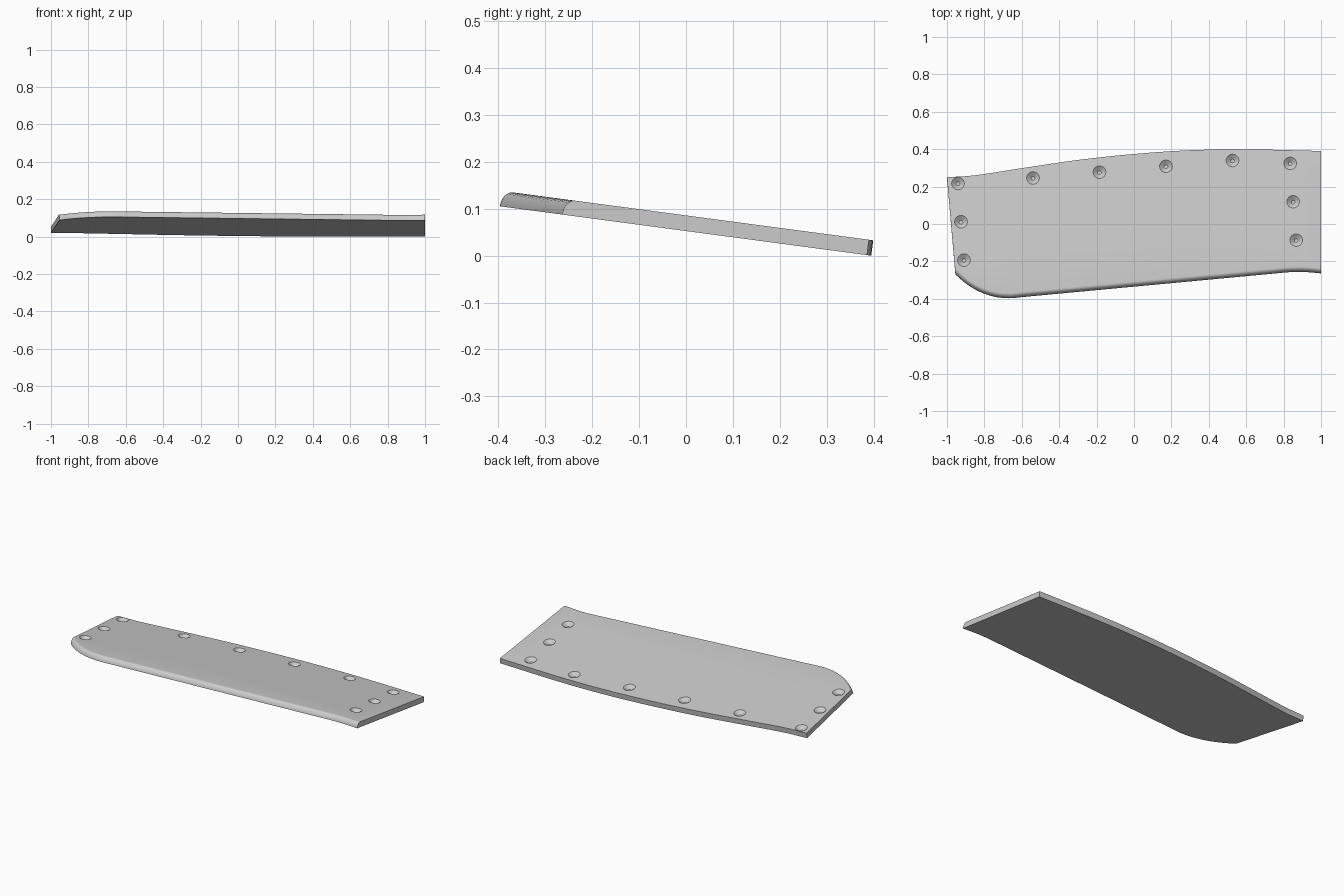
import bpy, bmesh, math
from mathutils import Matrix, Vector

cube = bpy.data.objects.get("Cube")
if cube:
    bpy.data.objects.remove(cube, do_unlink=True)

TILT = math.atan(0.133)
THICK = 0.033
NOSE = 0.024
PLACE = Matrix.Translation((0, 0, 0.0525)) @ Matrix.Rotation(-TILT, 4, 'X')

grey = bpy.data.materials.new("light_grey")
grey.use_nodes = True
grey.diffuse_color = (0.6, 0.6, 0.6, 1)
grey.node_tree.nodes["Principled BSDF"].inputs["Base Color"].default_value = (0.6, 0.6, 0.6, 1)


def smooth_path(points, steps=5):
    """Catmull-Rom curve through the given points."""
    ends = [points[0] * 2 - points[1]] + points + [points[-1] * 2 - points[-2]]
    out = []
    for a, b, c, d in zip(ends, ends[1:], ends[2:], ends[3:]):
        for i in range(steps):
            t = i / steps
            out.append(0.5 * (2 * b + (c - a) * t + (2 * a - 5 * b + 4 * c - d) * t ** 2
                              + (3 * b - a - 3 * c + d) * t ** 3))
    return out + [points[-1]]


def make_object(name, bm):
    bmesh.ops.recalc_face_normals(bm, faces=bm.faces)
    bm.transform(PLACE)
    mesh = bpy.data.meshes.new(name)
    bm.to_mesh(mesh)
    bm.free()
    mesh.materials.append(grey)
    obj = bpy.data.objects.new(name, mesh)
    bpy.context.collection.objects.link(obj)
    return obj


# Plan outline: curved front corner, straight leading edge, bowed back edge
corner = smooth_path([Vector(p) for p in (
    (-0.955, -0.27), (-0.9, -0.317), (-0.83, -0.36), (-0.75, -0.388), (-0.67, -0.397), (-0.6, -0.391))])
tip = smooth_path([Vector(p) for p in ((0.76, -0.264), (0.84, -0.257), (0.92, -0.257), (1, -0.264))], 3)
front = corner + tip
back = smooth_path([Vector(p) for p in (
    (1, 0.386), (0.6, 0.395), (0.3, 0.39), (0, 0.37), (-0.3, 0.338),
    (-0.6, 0.294), (-0.85, 0.256), (-1, 0.246))])

# Plate: stacked outlines, with the front edge rounding inwards towards the top
bm = bmesh.new()
rings = []
LEVELS = 8
for k in range(LEVELS + 1):
    angle = math.pi / 2 * k / LEVELS
    inset, height = NOSE * (1 - math.cos(angle)), THICK * math.sin(angle)
    ring = []
    for i, p in enumerate(front):
        step = front[min(i + 1, len(front) - 1)] - front[max(i - 1, 0)]
        shift = inset * step.length / step.x
        slide = -0.087 * shift if i == 0 else 0
        ring.append(bm.verts.new((p.x + slide, p.y / math.cos(TILT) + shift, height)))
    ring += [bm.verts.new((p.x, p.y / math.cos(TILT), height)) for p in back]
    rings.append(ring)
for low, high in zip(rings, rings[1:]):
    for i in range(len(low)):
        j = (i + 1) % len(low)
        bm.faces.new((low[i], low[j], high[j], high[i]))
bm.faces.new(rings[0][::-1])
bm.faces.new(rings[-1])
plate = make_object("plate", bm)

# Countersunk screw holes along the two ends and the back edge
holes = [(-0.941 + 0.016 * i, 0.217 - 0.205 * i) for i in range(3)]
holes += [(0.835 + 0.016 * i, 0.324 - 0.205 * i) for i in range(3)]
holes += [(-0.54 + 0.3555 * i, 0.246 + 0.0312 * i) for i in range(4)]
DEPTH, RIM, PIN = 0.02, 0.034, 0.01
bm = bmesh.new()
for x, y in holes:
    v = (y - THICK * math.sin(TILT)) / math.cos(TILT)
    # The cone continues above the surface so the cut is clean
    bmesh.ops.create_cone(bm, cap_ends=True, segments=32, radius1=PIN, radius2=2 * RIM - PIN,
                          depth=2 * DEPTH, matrix=Matrix.Translation((x, v, THICK)))
cutter = make_object("screw_hole_cutter", bm)
cutter.hide_render = True

# The upper half of each cone is scaled so its rim lies on the top surface
cut = plate.modifiers.new("screw_holes", 'BOOLEAN')
cut.operation = 'DIFFERENCE'
cut.solver = 'EXACT'
cut.object = cutter
bpy.ops.object.select_all(action='DESELECT')
plate.select_set(True)
bpy.context.view_layer.objects.active = plate
bpy.ops.object.modifier_apply(modifier=cut.name)
bpy.data.objects.remove(cutter, do_unlink=True)
bpy.ops.object.shade_smooth_by_angle(angle=math.radians(35))
